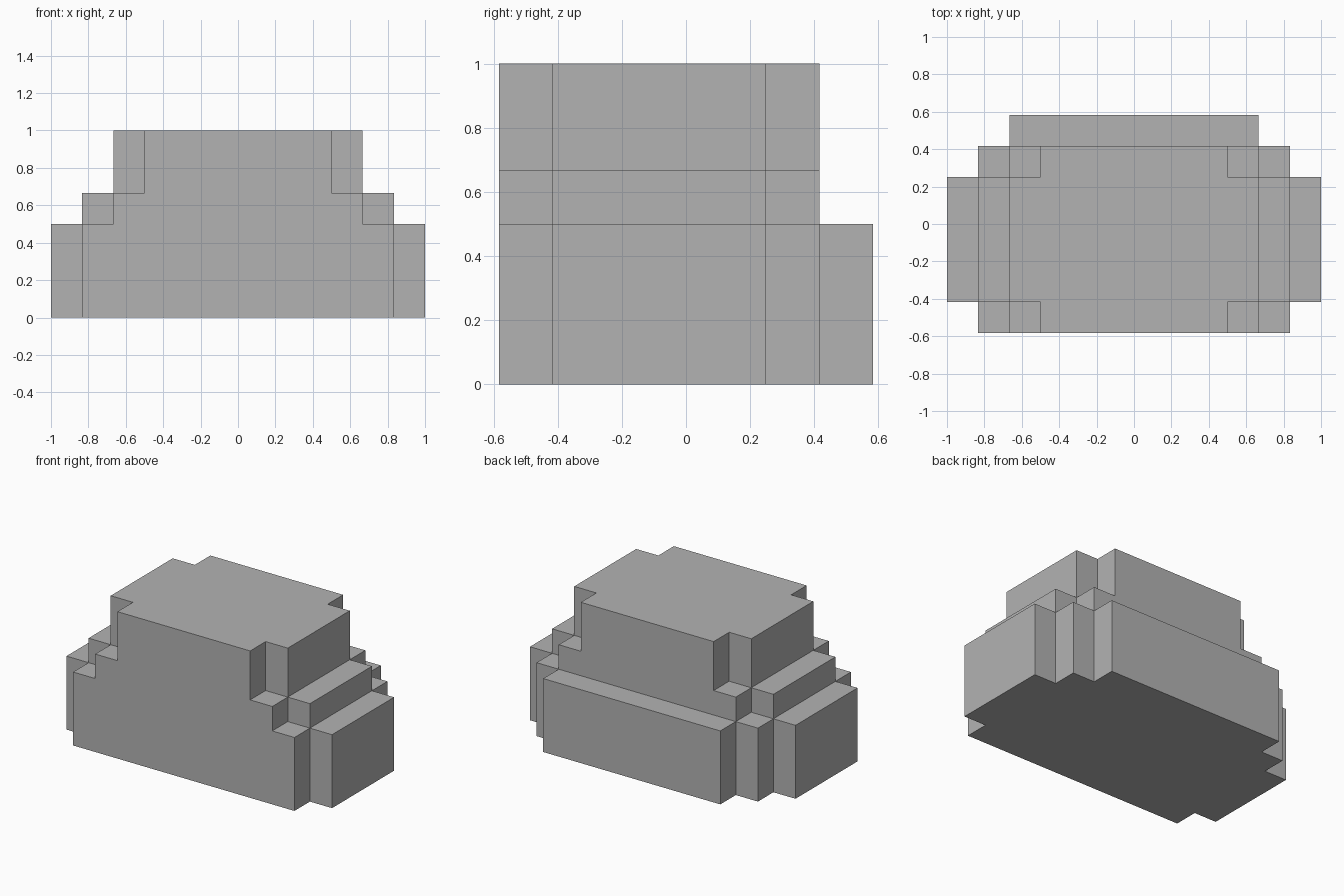
import bpy
import bmesh
from mathutils import Vector
from itertools import product

default_cube = bpy.data.objects.get("Cube")
if default_cube:
    bpy.data.objects.remove(default_cube, do_unlink=True)

UNIT = 1 / 6  # size of one block

# One plain grey for the whole body
grey = bpy.data.materials.new("plain grey")
grey.use_nodes = True
colour = (0.45, 0.45, 0.45, 1)
grey.diffuse_color = colour
grey.node_tree.nodes["Principled BSDF"].inputs["Base Color"].default_value = colour

# Stepped tiers in blocks: (bottom, top, [(half width, front, back), ...])
TIERS = [
    (0, 3, [(6, 1, 5), (5, 0, 6), (4, 0, 7)]),  # wide base with rear step
    (3, 4, [(5, 1, 5), (4, 0, 6)]),             # shoulder
    (4, 6, [(4, 1, 5), (3, 0, 6)]),             # crown
]

# Collect the blocks that each tier fills
blocks = set()
for bottom, top, slabs in TIERS:
    for half, front, back in slabs:
        blocks.update(product(range(-half, half), range(front, back),
                              range(bottom, top)))


def add_face(bm, block, axis, side):
    """Add one side of a block, wound to face outwards."""
    u, v = (axis + 1) % 3, (axis + 2) % 3
    corners = []
    for du, dv in ((0, 0), (1, 0), (1, 1), (0, 1)):
        p = Vector(block)
        p[axis] += side
        p[u] += du
        p[v] += dv
        p.y -= 3.5
        corners.append(bm.verts.new(p * UNIT))
    bm.faces.new(corners if side else corners[::-1])


# Skin only the exposed sides, then merge them into large flat faces
bm = bmesh.new()
for block in sorted(blocks):
    for axis, side in product(range(3), (0, 1)):
        neighbour = list(block)
        neighbour[axis] += 1 if side else -1
        if tuple(neighbour) not in blocks:
            add_face(bm, block, axis, side)
bmesh.ops.remove_doubles(bm, verts=bm.verts, dist=0.001)
bmesh.ops.dissolve_limit(bm, angle_limit=0.01, verts=bm.verts, edges=bm.edges)

mesh = bpy.data.meshes.new("stepped_body")
bm.to_mesh(mesh)
bm.free()
mesh.materials.append(grey)
body = bpy.data.objects.new("stepped_body", mesh)
bpy.context.collection.objects.link(body)
